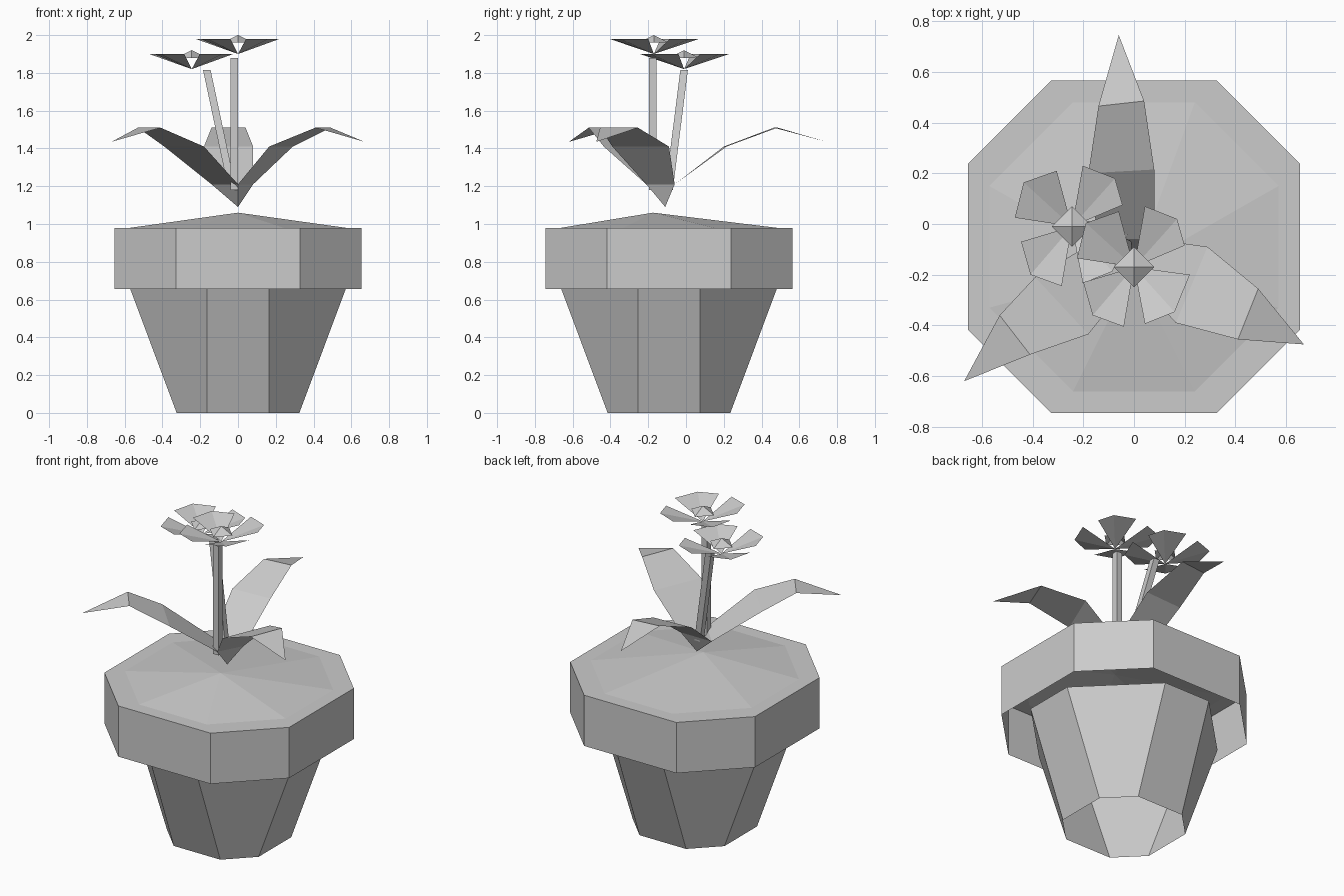
import bpy
from mathutils import Vector

cube = bpy.data.objects.get("Cube")
if cube:
    bpy.data.objects.remove(cube, do_unlink=True)

grey = bpy.data.materials.new("plain_grey")
grey.use_nodes = True
GREY = (0.6, 0.6, 0.6, 1)
grey.diffuse_color = GREY
grey.node_tree.nodes["Principled BSDF"].inputs["Base Color"].default_value = GREY

POT_Y = -0.09


def add_mesh(name, verts, faces):
    mesh = bpy.data.meshes.new(name)
    mesh.from_pydata([tuple(v) for v in verts], [], faces)
    mesh.update()
    mesh.materials.append(grey)
    obj = bpy.data.objects.new(name, mesh)
    bpy.context.collection.objects.link(obj)
    return obj


def octagon(half, corner, z):
    """Square ring with cut corners, counter-clockwise."""
    h, c = half, corner
    pts = [(h, -c), (h, c), (c, h), (-c, h), (-h, c), (-h, -c), (-c, -h), (c, -h)]
    return [(x, y + POT_Y, z) for x, y in pts]


def loft(name, rings, apex=None):
    """Join equal rings with quads, closing on an optional apex."""
    n = len(rings[0])
    verts = [p for ring in rings for p in ring]
    faces = [(k * n + i, k * n + (i + 1) % n, (k + 1) * n + (i + 1) % n, (k + 1) * n + i)
             for k in range(len(rings) - 1) for i in range(n)]
    if apex:
        top = (len(rings) - 1) * n
        faces += [(top + i, top + (i + 1) % n, len(verts)) for i in range(n)]
        verts.append(apex)
    return add_mesh(name, verts, faces)


# Pot: open tapered body, then a hollow rim carrying the soil mound
loft("pot_body", [octagon(0.325, 0.165, 0), octagon(0.57, 0.165, 0.655)])
loft("pot_rim", [octagon(0.655, 0.327, 0.655), octagon(0.655, 0.327, 0.98),
                 octagon(0.57, 0.24, 0.98)])
loft("soil_mound", [octagon(0.57, 0.24, 0.98)], apex=(0, -0.175, 1.06))

# Leaves: folded sheets growing from one three-sided cup
ROOT = (0, -0.11, 1.09)
CUP_L, CUP_R, CUP_F = (-0.14, -0.06), (0.08, -0.06), (0, -0.21)
LEVELS = (1.21, 1.41, 1.51)
leaves = {
    "back_leaf": ([(CUP_R, CUP_L), ((0.08, 0.215), (-0.18, 0.2)),
                   ((0.04, 0.485), (-0.14, 0.465))], (-0.06, 0.745)),
    "left_leaf": ([(CUP_F, CUP_R), ((0.165, -0.39), (0.29, -0.09)),
                   ((0.41, -0.455), (0.49, -0.255))], (0.67, -0.475)),
    "right_leaf": ([(CUP_L, CUP_F), ((-0.39, -0.21), (-0.18, -0.435)),
                    ((-0.53, -0.36), (-0.41, -0.515))], (-0.67, -0.62)),
}
for name, (sections, tip) in leaves.items():
    verts = [ROOT]
    for z, pair in zip(LEVELS, sections):
        verts += [(x, y, z) for x, y in pair]
    verts.append((*tip, 1.435))
    add_mesh(name, verts, [(0, 1, 2), (1, 3, 4, 2), (3, 5, 6, 4), (5, 7, 6)])


# Stems: thin square rods
def stem(name, bottom, top, half=0.02):
    corners = [(half, -half), (half, half), (-half, half), (-half, -half)]
    loft(name, [[(e[0] + x, e[1] + y, e[2]) for x, y in corners] for e in (bottom, top)])


stem("tall_stem", (-0.02, -0.175, 1.18), (-0.02, -0.175, 1.88))
stem("short_stem", (-0.03, -0.09, 1.18), (-0.165, -0.01, 1.815))

# Flowers: four folded petals around a low pyramid
PETALS = [
    [(0.2, 0.085), (0.17, 0.19), (0.043, 0.24)],
    [(-0.06, 0.22), (-0.19, 0.174), (-0.225, 0.035)],
    [(-0.2, -0.06), (-0.163, -0.19), (-0.04, -0.235)],
    [(0.043, -0.224), (0.16, -0.177), (0.22, -0.03)],
]


def flower(name, centre):
    c = Vector(centre)
    verts, faces = [c], []
    for petal in PETALS:
        k = len(verts)
        verts += [c + Vector((x, y, 0.08)) for x, y in petal]
        faces += [(0, k, k + 1), (0, k + 1, k + 2)]
    add_mesh(name + "_petals", verts, faces)
    r = 0.08
    base = [c + Vector((x, y, 0.06)) for x, y in ((r, 0), (0, r), (-r, 0), (0, -r))]
    loft(name + "_centre", [base], apex=c + Vector((0, 0, 0.1)))


flower("tall_flower", (0, -0.17, 1.9))
flower("short_flower", (-0.245, -0.01, 1.82))
